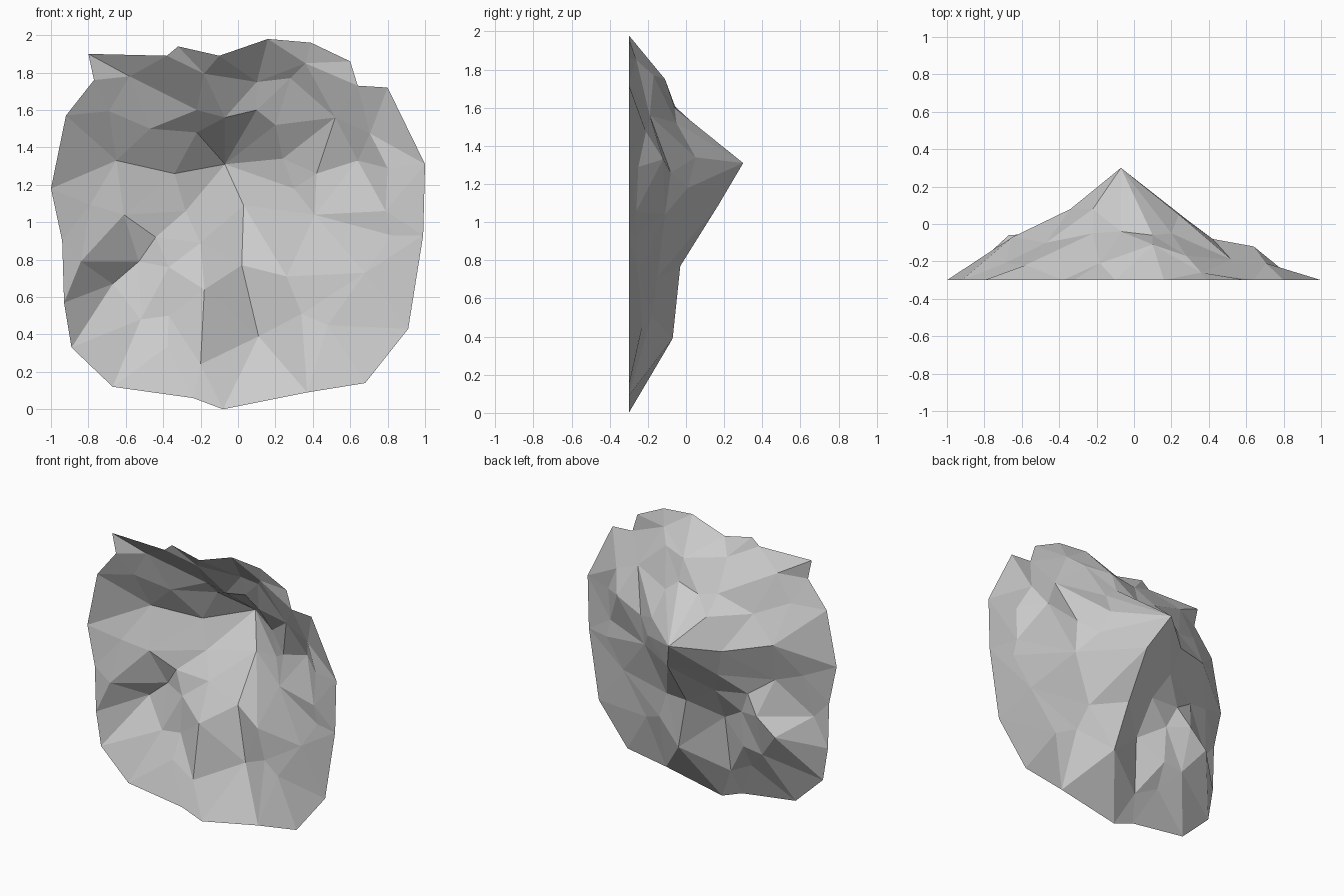
import bpy
import bmesh
from mathutils import Vector
from mathutils.geometry import delaunay_2d_cdt

default_cube = bpy.data.objects.get("Cube")
if default_cube:
    bpy.data.objects.remove(default_cube, do_unlink=True)

UNIT = 0.01          # points are given in hundredths
RIM_DEPTH = -30      # the rim lies in one flat plane
SHOULDER_INSET = 0.2
SHOULDER_RISE = 9
CLEARANCE = 15
SUMMIT = (-7, 131, 30)

# Rim outline (x, z), counter-clockwise from the lowest point
rim = [(-8, 0), (37, 9), (68, 14), (91, 43), (99, 93), (100, 131),
       (80, 172), (64, 173), (60, 186), (39, 196), (16, 198), (-10, 189),
       (-32, 194), (-38, 189), (-80, 190), (-77, 176), (-92, 157),
       (-100, 118), (-94, 90), (-93, 57), (-89, 33), (-67, 12), (-24, 6)]

# Ridges (x, z, depth) running outward from the summit
summit_ridges = {
    "lower ridge": [(3, 109, 17), (2, 77, -3), (11, 39, -7)],
    "upper left ridge": [(-22, 148, 8), (-22, 160, -5), (-58, 178, -22)],
    "top gully": [(-7, 156, -4), (10, 160, -6), (10, 175, -11),
                  (36, 185, -26)],
    "right shoulder": [(24, 134, 5), (20, 152, -5), (28, 177, -17)],
    "right spur": [(30, 118, 1), (42, 126, -8), (64, 133, -12),
                   (80, 129, -25), (79, 106, -26)],
    "left spur": [(-34, 126, 8), (-65, 133, -7), (-61, 104, -15)],
}

# Folds and hollows on the slopes
slope_folds = {
    "right hollow": [(52, 156, -19)],
    "right upper fold": [(41, 104, -11), (82, 93, -26)],
    "right middle fold": [(26, 71, -15), (68, 73, -25)],
    "right lower fold": [(34, 51, -18), (48, 45, -23)],
    "left pocket": [(-84, 79, -27), (-53, 79, -5), (-37, 76, -11),
                    (-37, 50, -13)],
    "left valley": [(-28, 106, 4), (-20, 89, -5), (-18, 64, -19),
                    (-20, 24, -23)],
    "left bump": [(-67, 67, -6), (-52, 48, -13)],
    "left cheek": [(-44, 92, -8)],
    "upper left slope": [(-47, 150, -10)],
}


def rim_shoulders(creases):
    """Corners stepped in from the rim wherever no crease is close."""
    taken = [Vector(point[:2]) for line in creases for point in line]
    centre = Vector(SUMMIT[:2])
    shoulders = []
    for corner, following in zip(rim, rim[1:] + rim[:1]):
        edge_middle = (Vector(corner) + Vector(following)) / 2
        spot = edge_middle.lerp(centre, SHOULDER_INSET)
        if all((spot - other).length > CLEARANCE for other in taken):
            shoulders.append((spot.x, spot.y, RIM_DEPTH + SHOULDER_RISE))
            taken.append(spot)
    return shoulders


def fills_notch(ids):
    """True for a triangle that bridges a notch outside the rim."""
    if max(ids) >= len(rim):
        return False
    first = ids.index(min(ids))
    return ids[(first + 1) % 3] > ids[(first + 2) % 3]


def build_relief(name, material):
    """Triangulate the outline along its creases and raise it to depth."""
    creases = [[SUMMIT] + line for line in summit_ridges.values()]
    creases += slope_folds.values()

    points = [(x, z, RIM_DEPTH) for x, z in rim]
    edges = []
    for line in creases:
        start = len(points)
        points += line
        edges += [(i, i + 1) for i in range(start, len(points) - 1)]
    points += rim_shoulders(creases)

    flat = [Vector(point[:2]) for point in points]
    outline = list(range(len(rim)))
    verts, _, faces, sources, _, _ = delaunay_2d_cdt(
        flat, edges, [outline], 1, 0.001, True)

    bm = bmesh.new()
    corners = []
    for position, source in zip(verts, sources):
        depth = points[source[0]][2]
        corners.append(bm.verts.new(
            Vector((position.x, depth, position.y)) * UNIT))
    for face in faces:
        if not fills_notch([sources[i][0] for i in face]):
            # reversed winding faces the bulging side outward, to the back
            bm.faces.new([corners[i] for i in reversed(face)])

    mesh = bpy.data.meshes.new(name)
    bm.to_mesh(mesh)
    bm.free()
    mesh.materials.append(material)
    relief = bpy.data.objects.new(name, mesh)
    bpy.context.collection.objects.link(relief)


def flat_material(name, colour):
    material = bpy.data.materials.new(name)
    material.use_nodes = True
    material.diffuse_color = colour
    shader = material.node_tree.nodes["Principled BSDF"]
    shader.inputs["Base Color"].default_value = colour
    return material


# Hollow faceted rock shell
stone = flat_material("light grey stone", (0.6, 0.6, 0.6, 1))
build_relief("rock_shell", stone)
